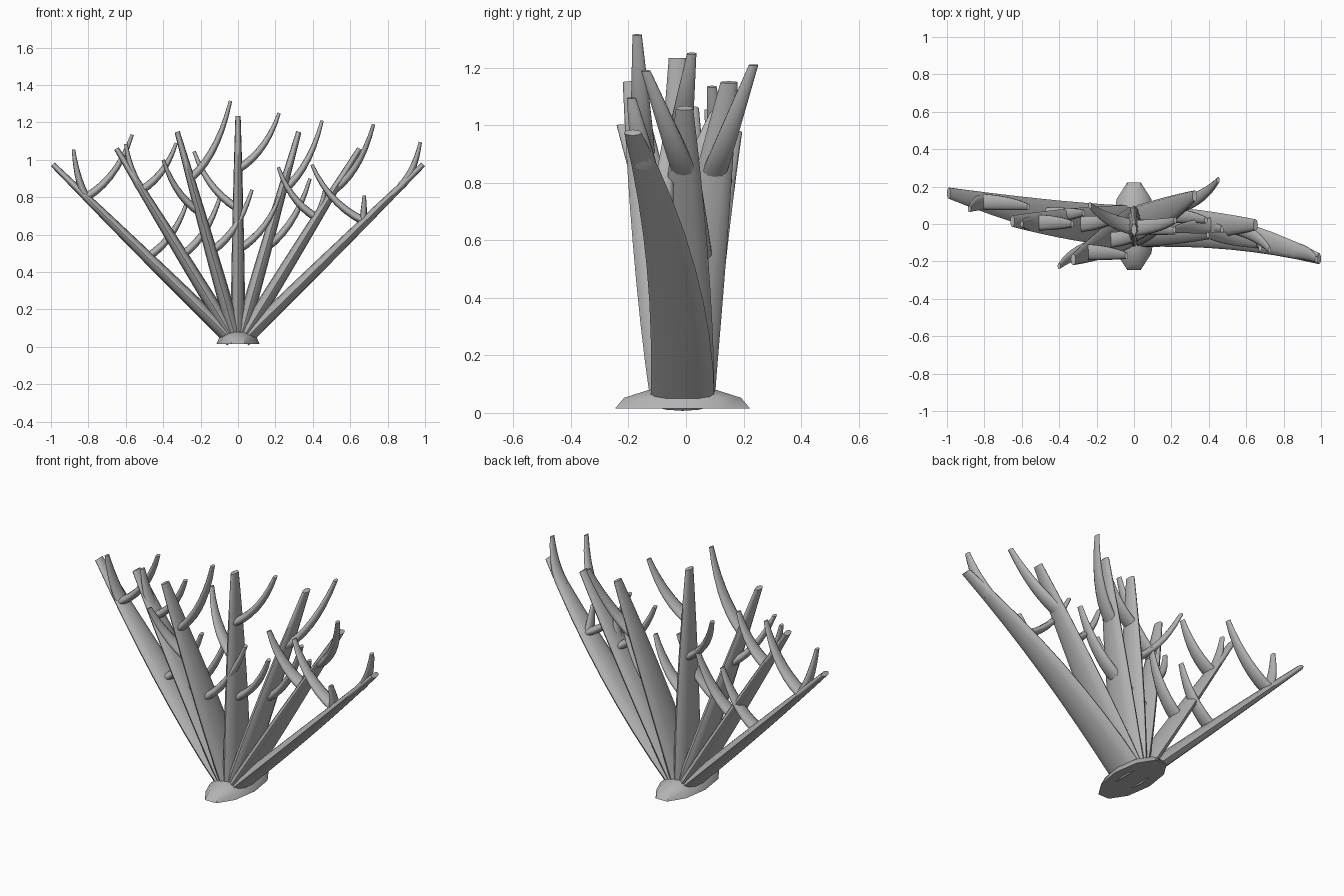
import bpy, bmesh, math
from mathutils import Vector

if "Cube" in bpy.data.objects:
    bpy.data.objects.remove(bpy.data.objects["Cube"])

mat = bpy.data.materials.new("coral_grey")
mat.diffuse_color = (0.45, 0.45, 0.45, 1)
mat.use_nodes = True
mat.node_tree.nodes["Principled BSDF"].inputs["Base Color"].default_value = mat.diffuse_color


def finish(name, bm, angle):
    bmesh.ops.recalc_face_normals(bm, faces=bm.faces)
    me = bpy.data.meshes.new(name)
    bm.to_mesh(me)
    bm.free()
    me.materials.append(mat)
    ob = bpy.data.objects.new(name, me)
    bpy.context.collection.objects.link(ob)
    bpy.context.view_layer.objects.active = ob
    ob.select_set(True)
    bpy.ops.object.shade_smooth_by_angle(angle=math.radians(angle))
    ob.select_set(False)


def tube(name, pts, r0, r1, sides=12):
    """Tapered tube, oval in section: each radius is (in the fan plane, along y)."""
    bm = bmesh.new()
    rings = []
    n = len(pts) - 1
    for i, p in enumerate(pts):
        d = pts[min(i + 1, n)] - pts[max(i - 1, 0)]
        side = Vector((d.z, 0, -d.x)).normalized()
        t = (i / n) ** 1.6      # stays thick, then thins towards the tip
        rx = r0[0] + (r1[0] - r0[0]) * t
        ry = r0[1] + (r1[1] - r0[1]) * t
        ring = []
        for k in range(sides):
            a = 2 * math.pi * k / sides
            ring.append(bm.verts.new(p + side * rx * math.cos(a)
                                     + Vector((0, ry * math.sin(a), 0))))
        rings.append(ring)
    for a, b in zip(rings, rings[1:]):
        for k in range(sides):
            m = (k + 1) % sides
            bm.faces.new((a[k], a[m], b[m], b[k]))
    bm.faces.new(rings[0])
    bm.faces.new(rings[-1])
    finish(name, bm, 65)


# Main branches: tips of the fan, left to right, and how late each bends in y
tips = [(-0.99, 0.165, 0.975), (-0.65, 0.015, 1.06), (-0.325, -0.19, 1.15),
        (0, -0.03, 1.235), (0.325, 0.15, 1.15), (0.65, -0.005, 1.06),
        (0.99, -0.185, 0.975)]
bend = [1.5, 1.5, 1.0, 1.5, 1.2, 1.5, 2.0]


def branch_point(i, t):
    x, y, z = tips[i]
    x0, z0 = 0.03 * x, 0.035
    return Vector((x0 + (x - x0) * t, y * t ** bend[i] - 0.012 * (1 - t), z0 + (z - z0) * t))


for i in range(7):
    tube(f"main_branch_{i + 1}", [branch_point(i, k / 8) for k in range(9)],
         (0.039, 0.111), (0.014, 0.03))

# Side twigs: branch index, height of the root, tip position
twigs = [
    (0, 0.80, (-0.88, 0.08, 1.055)), (0, 0.80, (-0.565, 0.09, 1.135)),
    (0, 0.48, (-0.27, 0.06, 0.78)),
    (1, 0.84, (-0.60, 0.0, 1.085)), (1, 0.84, (-0.33, 0.0, 1.09)),
    (1, 0.49, (-0.09, 0.03, 0.82)),
    (2, 0.72, (-0.40, -0.225, 1.0)), (2, 0.90, (-0.04, -0.17, 1.315)),
    (2, 0.51, (0.075, -0.04, 0.84)),
    (3, 0.74, (-0.235, 0.10, 1.045)), (3, 0.95, (0.22, 0.02, 1.25)),
    (3, 0.52, (0.22, -0.04, 0.80)),
    (4, 0.83, (0.45, 0.235, 1.21)), (4, 0.53, (0.385, 0.02, 0.90)),
    (5, 0.69, (0.215, -0.03, 0.96)), (5, 0.84, (0.725, -0.14, 1.19)),
    (5, 0.55, (0.47, -0.03, 0.86)),
    (6, 0.67, (0.395, -0.06, 0.975)), (6, 0.66, (0.675, -0.13, 0.81)),
    (6, 0.86, (0.975, -0.19, 1.095)),
]
for n, (i, z, tip) in enumerate(twigs):
    root = branch_point(i, (z - 0.035) / (tips[i][2] - 0.035))
    tip = Vector(tip)
    d = tip - root
    # bow the twig: outwards first, then upwards
    mid = root + Vector((d.x * 0.68, d.y * 0.3, d.z * 0.3))
    pts = []
    for k in range(8):
        t = k / 7
        pts.append(root * (1 - t) ** 2 + mid * 2 * t * (1 - t) + tip * t * t)
    tube(f"twig_{n + 1}", pts, (0.022, 0.044), (0.009, 0.017), 10)

# Oval holdfast: a low half-dome with a flat underside
bm = bmesh.new()
rings = []
S = 10
for q in range(3):
    e = math.radians(30 * q)
    rings.append([bm.verts.new((0.115 * math.cos(e) * math.cos(2 * math.pi * k / S),
                                0.247 * math.cos(e) * math.sin(2 * math.pi * k / S) - 0.012,
                                0.015 + 0.075 * math.sin(e))) for k in range(S)])
top = bm.verts.new((0, -0.012, 0.09))
for k in range(S):
    m = (k + 1) % S
    for a, b in zip(rings, rings[1:]):
        bm.faces.new((a[k], a[m], b[m], b[k]))
    bm.faces.new((rings[-1][k], rings[-1][m], top))
bm.faces.new(rings[0])
finish("base_holdfast", bm, 45)
